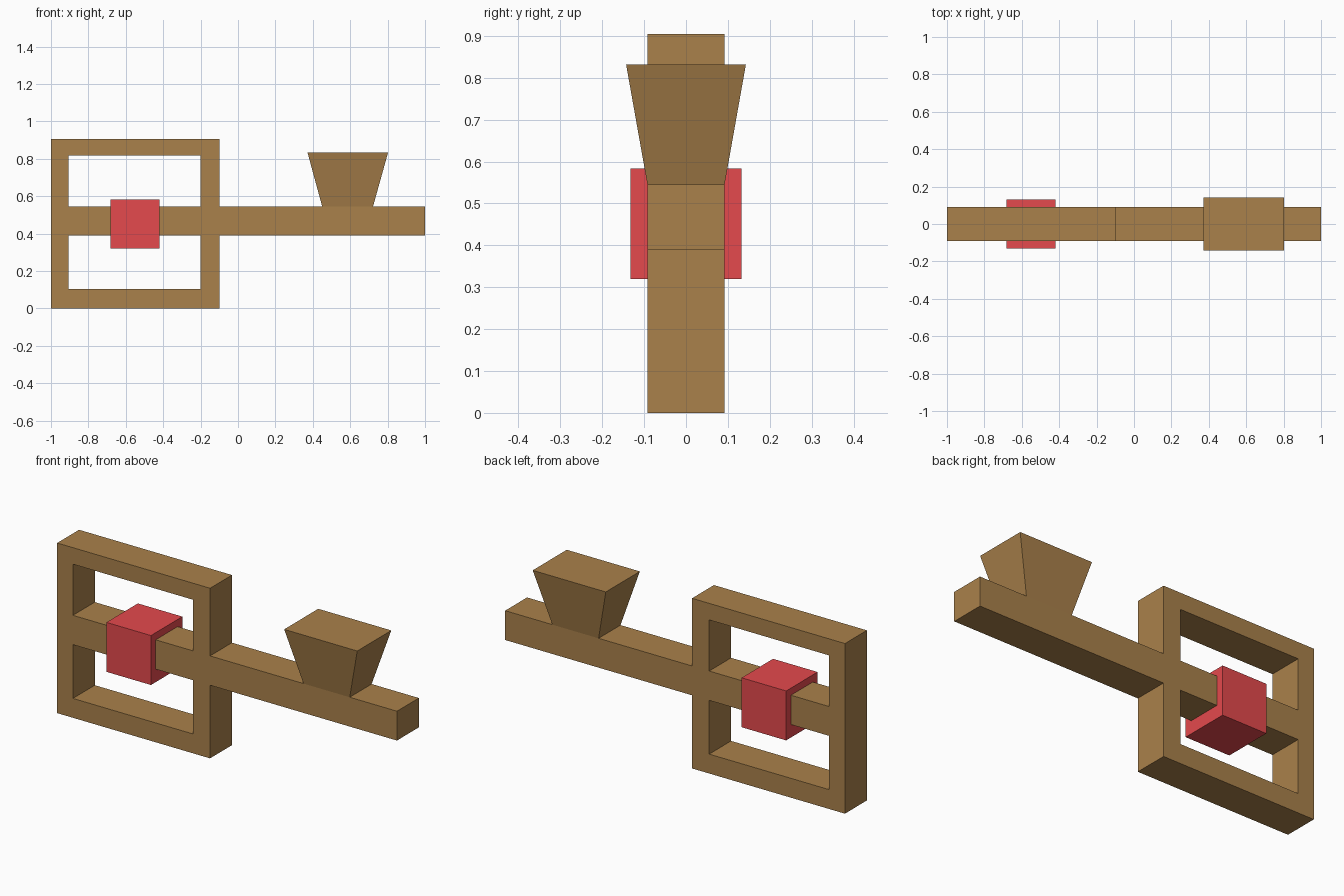
import bpy, bmesh
from math import pi

if "Cube" in bpy.data.objects:
    bpy.data.objects.remove(bpy.data.objects["Cube"])


def material(name, rgb):
    mat = bpy.data.materials.new(name)
    mat.diffuse_color = (*rgb, 1)
    mat.use_nodes = True
    mat.node_tree.nodes["Principled BSDF"].inputs["Base Color"].default_value = mat.diffuse_color
    return mat


wood = material("wood", (0.40, 0.22, 0.07))
red = material("red", (0.78, 0.067, 0.074))


def rect(x0, x1, z0, z1):
    return [(x0, z0), (x1, z0), (x1, z1), (x0, z1)]


def extruded_profile(name, loops, half_depth, mat):
    """Filled outline with holes in the x-z plane, extruded both ways along y."""
    curve = bpy.data.curves.new(name, 'CURVE')
    curve.dimensions = '2D'
    curve.fill_mode = 'BOTH'
    curve.extrude = half_depth
    for loop in loops:
        spline = curve.splines.new('POLY')
        spline.points.add(len(loop) - 1)
        for point, (x, z) in zip(spline.points, loop):
            point.co = (x, z, 0, 1)
        spline.use_cyclic_u = True
        spline.use_smooth = False
    curve.materials.append(mat)
    obj = bpy.data.objects.new(name, curve)
    bpy.context.collection.objects.link(obj)
    obj.rotation_euler.x = pi / 2
    bpy.ops.object.select_all(action='DESELECT')
    obj.select_set(True)
    bpy.context.view_layer.objects.active = obj
    bpy.ops.object.convert(target='MESH')
    # weld the caps to the sides
    bm = bmesh.new()
    bm.from_mesh(obj.data)
    bmesh.ops.remove_doubles(bm, verts=bm.verts, dist=1e-4)
    bmesh.ops.recalc_face_normals(bm, faces=bm.faces)
    bm.to_mesh(obj.data)
    bm.free()


def block(name, bottom, top, mat):
    """Box or frustum; bottom and top are (x0, x1, half depth, z)."""
    bm = bmesh.new()
    bmesh.ops.create_cube(bm, size=2)
    for v in bm.verts:
        x0, x1, half_y, z = top if v.co.z > 0 else bottom
        v.co = (x1 if v.co.x > 0 else x0, half_y * v.co.y, z)
    mesh = bpy.data.meshes.new(name)
    bm.to_mesh(mesh)
    bm.free()
    mesh.materials.append(mat)
    bpy.context.collection.objects.link(bpy.data.objects.new(name, mesh))


# Square frame with the long arm running through it, two window openings
Z0, Z1 = 0.389, 0.545
outline = [(-1, 0), (-0.1, 0), (-0.1, Z0), (1, Z0),
           (1, Z1), (-0.1, Z1), (-0.1, 0.905), (-1, 0.905)]
windows = [rect(-0.907, -0.201, 0.103, Z0), rect(-0.907, -0.201, Z1, 0.817)]
extruded_profile("frame_and_arm", [outline] + windows, 0.092, wood)

# Red block wrapped around the arm inside the frame
block("red_block", (-0.682, -0.42, 0.132, 0.32), (-0.682, -0.42, 0.132, 0.583), red)

# Flared block standing on the arm
block("flared_block", (0.45, 0.722, 0.092, Z1), (0.372, 0.802, 0.143, 0.832), wood)
